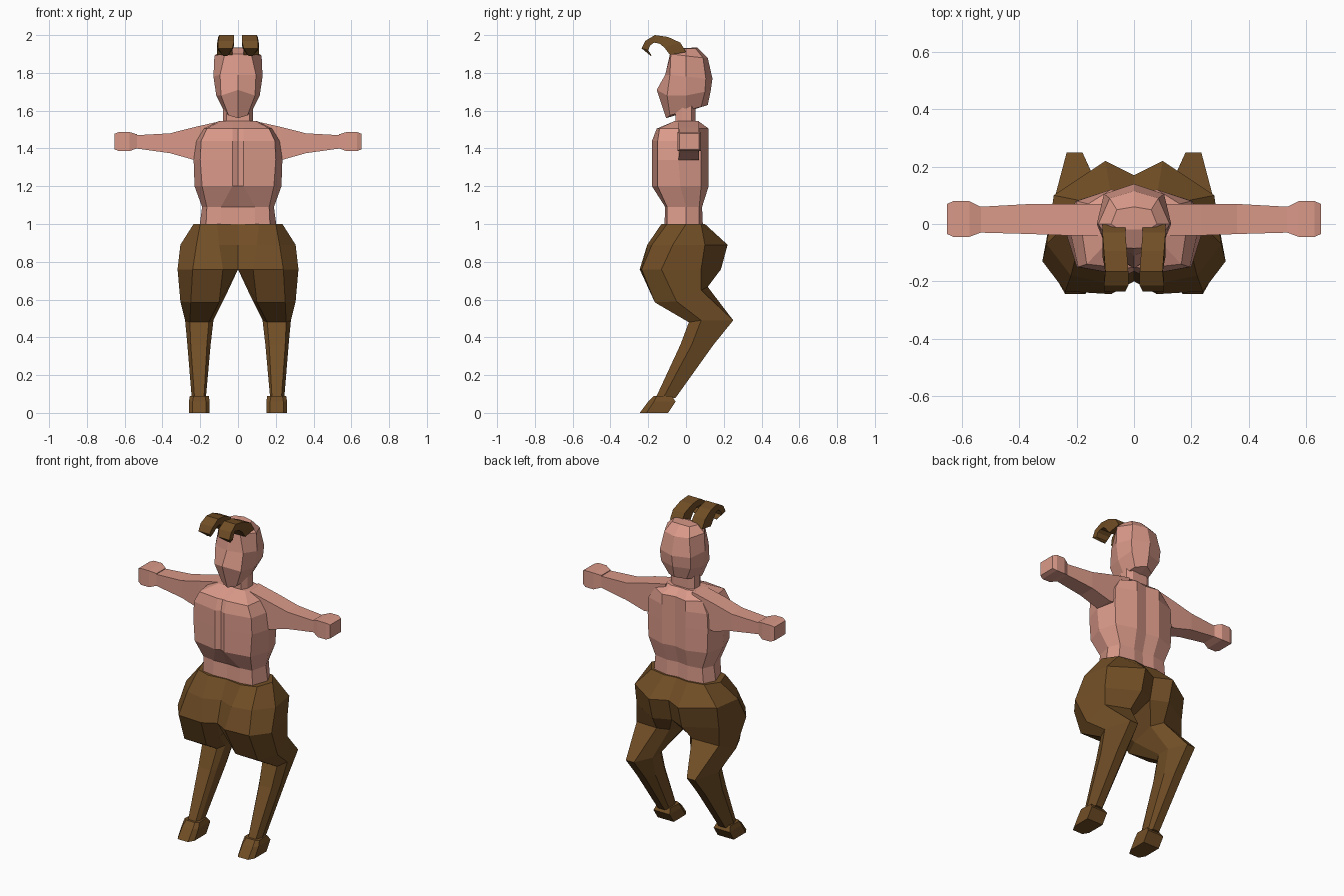
import bpy, bmesh


def material(name, rgb):
    m = bpy.data.materials.new(name)
    m.diffuse_color = (*rgb, 1)
    return m


SKIN = material("skin", (0.70, 0.32, 0.25))
FUR = material("brown fur", (0.165, 0.076, 0.019))


def loft(name, rings, mat, open_until=0):
    """Skin half rings and mirror in x; the first open_until rings touch x = 0."""
    bm = bmesh.new()
    for s in (1, -1):
        vr = [[bm.verts.new((s * x, y, z)) for x, y, z in r] for r in rings]
        n = len(vr[0])
        for i in range(len(vr) - 1):
            for j in range(n):
                if j == n - 1 and i + 1 < open_until:
                    continue
                k = (j + 1) % n
                bm.faces.new((vr[i][j], vr[i][k], vr[i + 1][k], vr[i + 1][j]))
        for r in (vr[0], vr[-1]):
            bm.faces.new(r)
    bmesh.ops.remove_doubles(bm, verts=bm.verts, dist=0.0005)
    bmesh.ops.recalc_face_normals(bm, faces=bm.faces)
    me = bpy.data.meshes.new(name)
    bm.to_mesh(me)
    bm.free()
    me.materials.append(mat)
    ob = bpy.data.objects.new(name, me)
    bpy.context.collection.objects.link(ob)
    return ob


def level(z, pts):
    return [(x, y, z) for x, y in pts]


# torso, with a shallow chest and spine groove
loft("torso", [
    level(0.98, [(0, -.11), (.09, -.115), (.17, -.10), (.205, 0), (.17, .07), (.07, .09), (0, .08)]),
    level(1.09, [(0, -.105), (.09, -.11), (.165, -.10), (.19, 0), (.16, .07), (.07, .085), (0, .075)]),
    level(1.20, [(0, -.165), (.03, -.18), (.19, -.15), (.23, -.03), (.20, .08), (.08, .12), (0, .105)]),
    level(1.34, [(0, -.165), (.03, -.18), (.20, -.15), (.235, -.04), (.205, .08), (.08, .12), (0, .105)]),
    level(1.44, [(0, -.165), (.03, -.18), (.195, -.15), (.22, -.04), (.20, .08), (.08, .12), (0, .105)]),
    level(1.505, [(0, -.15), (.03, -.155), (.165, -.14), (.18, -.04), (.16, .07), (.08, .12), (0, .105)]),
    level(1.545, [(0, -.06), (.03, -.06), (.09, -.06), (.10, -.03), (.10, .05), (.05, .065), (0, .06)]),
], SKIN, 7)

# neck
loft("neck", [level(z, [(0, -.055), (.06, -.055), (.08, -.02), (.08, .03), (.05, .05), (0, .05)])
              for z in (1.53, 1.65)], SKIN, 2)

# head, with the nose as the front centre point of the second ring
loft("head", [
    [(0, -.105, 1.56), (.05, -.085, 1.575), (.075, 0, 1.60), (.06, .08, 1.62), (0, .115, 1.63)],
    [(0, -.155, 1.71), (.09, -.10, 1.68), (.115, 0, 1.68), (.10, .10, 1.70), (0, .13, 1.70)],
    [(0, -.11, 1.79), (.095, -.085, 1.79), (.13, 0, 1.78), (.105, .105, 1.77), (0, .14, 1.77)],
    [(0, -.085, 1.90), (.07, -.08, 1.90), (.125, 0, 1.89), (.085, .09, 1.88), (0, .115, 1.88)],
    [(0, -.02, 1.93), (.05, -.02, 1.93), (.08, 0, 1.93), (.06, .05, 1.93), (0, .06, 1.935)],
], SKIN, 5)


# arms and hands: box sections along x (x, front, back, bottom, top)
def box_sections(rows):
    return [[(x, f, b), (x, k, b), (x, k, t), (x, f, t)] for x, f, k, b, t in rows]


loft("arms", box_sections([
    (.09, -.04, .07, 1.36, 1.545), (.235, -.04, .07, 1.34, 1.512),
    (.36, -.035, .07, 1.375, 1.48), (.54, -.03, .06, 1.40, 1.47)]), SKIN)
loft("hands", box_sections([
    (.535, -.03, .06, 1.40, 1.475), (.575, -.045, .08, 1.386, 1.487),
    (.63, -.045, .08, 1.386, 1.487), (.653, -.035, .07, 1.395, 1.478)]), SKIN)

# hips flowing into thighs and backward bent shins
loft("hips_and_legs", [
    level(1.0, [(0, -.115), (.11, -.13), (.20, -.10), (.235, 0), (.18, .08), (.08, .10), (0, .09)]),
    level(.89, [(0, -.165), (.10, -.205), (.22, -.18), (.305, -.07), (.28, .10), (.10, .22), (0, .17)]),
    level(.76, [(0, -.20), (.08, -.245), (.24, -.235), (.32, -.13), (.28, .08), (.10, .185), (0, .14)]),
    [(.07, -.08, .61), (.10, -.165, .585), (.25, -.165, .585), (.305, -.05, .59),
     (.28, .08, .65), (.12, .115, .667), (.07, .06, .65)],
    [(.13, .06, .49), (.155, .015, .48), (.255, .015, .48), (.28, .08, .49),
     (.235, .25, .49), (.18, .25, .49), (.13, .14, .49)],
    [(.145, 0, .36), (.165, -.03, .36), (.25, -.03, .36), (.268, .03, .36),
     (.235, .145, .36), (.18, .145, .36), (.145, .09, .36)],
    level(.08, [(.17, -.13), (.18, -.16), (.23, -.16), (.245, -.12), (.23, -.055), (.185, -.055), (.17, -.08)]),
], FUR, 3)

# hooves
loft("hooves", [
    level(0, [(.15, -.21), (.17, -.245), (.24, -.245), (.26, -.21), (.26, -.095), (.15, -.095)]),
    level(.06, [(.15, -.17), (.17, -.20), (.24, -.20), (.26, -.17), (.26, -.055), (.15, -.055)]),
    level(.09, [(.155, -.155), (.175, -.17), (.235, -.17), (.255, -.155), (.25, -.075), (.16, -.075)]),
], FUR)

# curled horns: outer and inner curve points as (x inner, x outer, y, z, y, z)
horn = [(.03, .11, 0, 1.91, -.085, 1.895), (.03, .11, -.03, 1.96, -.115, 1.935),
        (.025, .105, -.095, 1.99, -.14, 1.955), (.02, .10, -.165, 2.0, -.17, 1.96),
        (.02, .105, -.215, 1.97, -.19, 1.945), (.03, .105, -.235, 1.93, -.20, 1.92),
        (.055, .08, -.187, 1.89, -.183, 1.893)]
loft("horns", [[(a, y, z), (b, y, z), (b, v, w), (a, v, w)] for a, b, y, z, v, w in horn], FUR)
